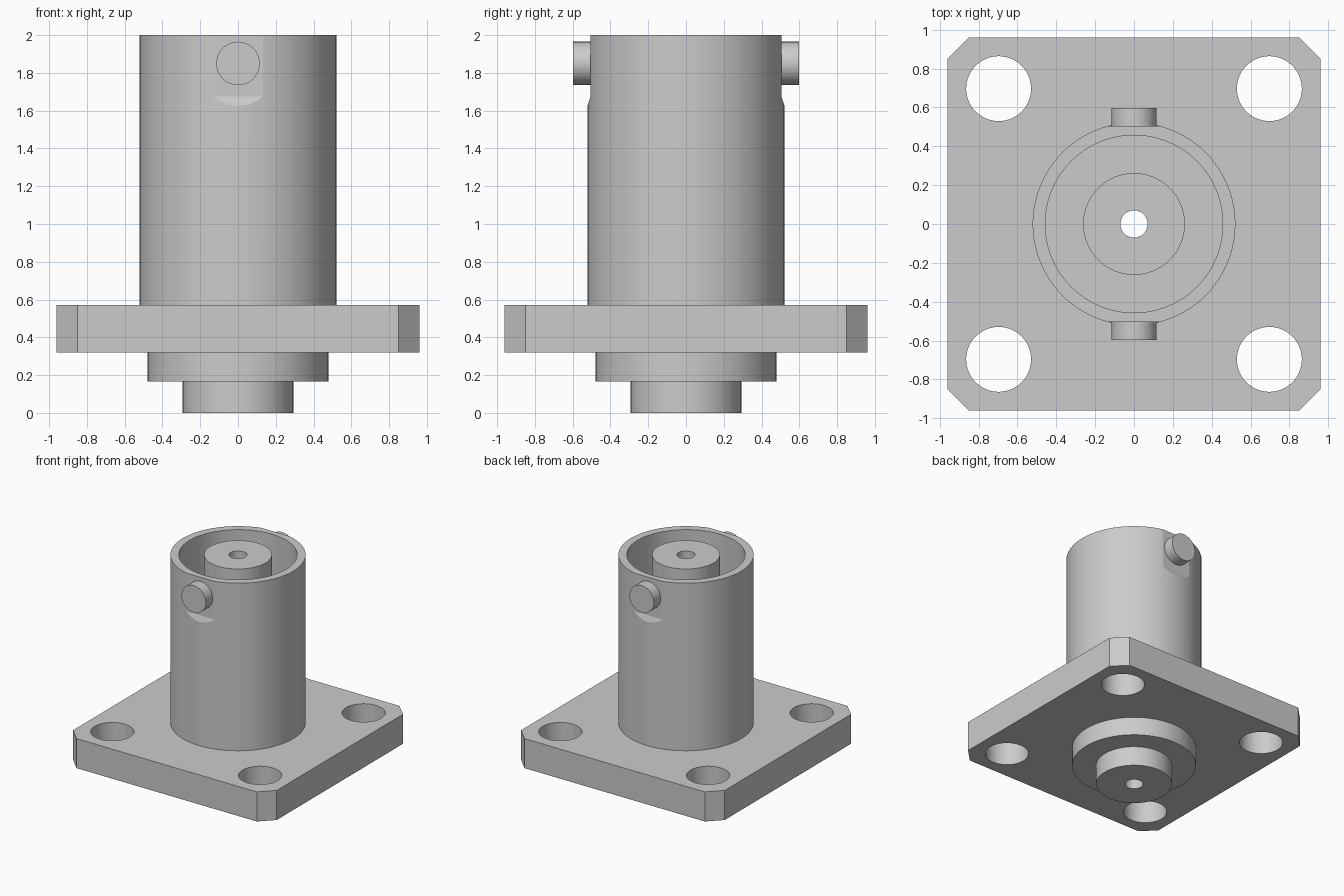
import bpy
import bmesh
from math import pi, radians
from mathutils import Matrix

cube = bpy.data.objects.get("Cube")
if cube:
    bpy.data.objects.remove(cube, do_unlink=True)

SEGMENTS = 96
TOP = 2.0
FLANGE_BOTTOM, FLANGE_TOP = 0.32, 0.572
BARREL_R, FLAT_Y = 0.522, 0.505
PIN_Z, PIN_R, PIN_END = 1.85, 0.115, 0.597


def finish(name, bm):
    """Turn a bmesh into a named object with outward normals."""
    bmesh.ops.recalc_face_normals(bm, faces=bm.faces)
    mesh = bpy.data.meshes.new(name)
    bm.to_mesh(mesh)
    bm.free()
    obj = bpy.data.objects.new(name, mesh)
    bpy.context.collection.objects.link(obj)
    return obj


def activate(obj):
    bpy.ops.object.select_all(action="DESELECT")
    obj.select_set(True)
    bpy.context.view_layer.objects.active = obj


def prism(name, outline, direction):
    """Extrude a closed outline of points along a direction."""
    bm = bmesh.new()
    face = bm.faces.new([bm.verts.new(p) for p in outline])
    result = bmesh.ops.extrude_face_region(bm, geom=[face], use_keep_orig=True)
    moved = [g for g in result["geom"] if isinstance(g, bmesh.types.BMVert)]
    bmesh.ops.translate(bm, verts=moved, vec=direction)
    return finish(name, bm)


def lathe(name, profile):
    """Revolve a closed (radius, height) profile around z."""
    bm = bmesh.new()
    verts = [bm.verts.new((r, 0, z)) for r, z in profile]
    edges = [bm.edges.new((v, verts[i - 1])) for i, v in enumerate(verts)]
    bmesh.ops.spin(bm, geom=verts + edges, axis=(0, 0, 1), cent=(0, 0, 0),
                   angle=2 * pi, steps=SEGMENTS, use_merge=True)
    bmesh.ops.remove_doubles(bm, verts=bm.verts, dist=1e-5)
    return finish(name, bm)


def cylinder(name, radius, depth, matrix):
    bm = bmesh.new()
    bmesh.ops.create_cone(bm, cap_ends=True, segments=SEGMENTS, radius1=radius,
                          radius2=radius, depth=depth, matrix=matrix)
    return finish(name, bm)


def cut(target, cutters):
    activate(target)
    for cutter in cutters:
        cutter.hide_render = True
        mod = target.modifiers.new("cut", "BOOLEAN")
        mod.operation = "DIFFERENCE"
        mod.solver = "EXACT"
        mod.object = cutter
        bpy.ops.object.modifier_apply(modifier=mod.name)
        bpy.data.objects.remove(cutter, do_unlink=True)


def smooth(obj):
    activate(obj)
    bpy.ops.object.shade_smooth_by_angle(angle=radians(10))


# Mounting flange: chamfered square plate
h, c = 0.96, 0.85
corners = [(h, -c), (h, c), (c, h), (-c, h), (-h, c), (-h, -c), (-c, -h), (c, -h)]
flange = prism("mounting_flange", [(x, y, FLANGE_BOTTOM) for x, y in corners],
               (0, 0, FLANGE_TOP - FLANGE_BOTTOM))

# Four screw holes, plus a bore that the connector body fills
mid = (FLANGE_BOTTOM + FLANGE_TOP) / 2
holes = [cylinder("screw_hole_cutter", 0.167, 1, Matrix.Translation((x, y, mid)))
         for x in (-0.697, 0.697) for y in (-0.697, 0.697)]
holes.append(cylinder("bore_cutter", 0.3, 1, Matrix.Translation((0, 0, mid))))
cut(flange, holes)
smooth(flange)

# Connector body: stepped rear bosses, barrel, annular socket and central core
floor_z = 0.8
body = lathe("connector_body", [
    (0.07, 0), (0.293, 0), (0.293, 0.165), (0.478, 0.165),
    (0.478, FLANGE_BOTTOM), (0.4, FLANGE_BOTTOM), (0.4, FLANGE_TOP),
    (BARREL_R, FLANGE_TOP), (BARREL_R, TOP), (0.457, TOP),
    (0.457, floor_z), (0.262, floor_z), (0.262, TOP), (0.07, TOP),
])

# Shallow flats with a sloping run-out below each locking pin
flat_profile = [(FLAT_Y, 2.1), (FLAT_Y, 1.675), (0.573, 1.475), (0.7, 1.475), (0.7, 2.1)]
cut(body, [prism("flat_cutter", [(-0.3, s * y, z) for y, z in flat_profile], (0.6, 0, 0))
           for s in (-1, 1)])
smooth(body)

# Locking pins on the front and back of the barrel
pin_start = 0.48
for side, name in ((-1, "front_locking_pin"), (1, "back_locking_pin")):
    place = Matrix.Translation((0, side * (pin_start + PIN_END) / 2, PIN_Z))
    pin = cylinder(name, PIN_R, PIN_END - pin_start, place @ Matrix.Rotation(pi / 2, 4, "X"))
    smooth(pin)
